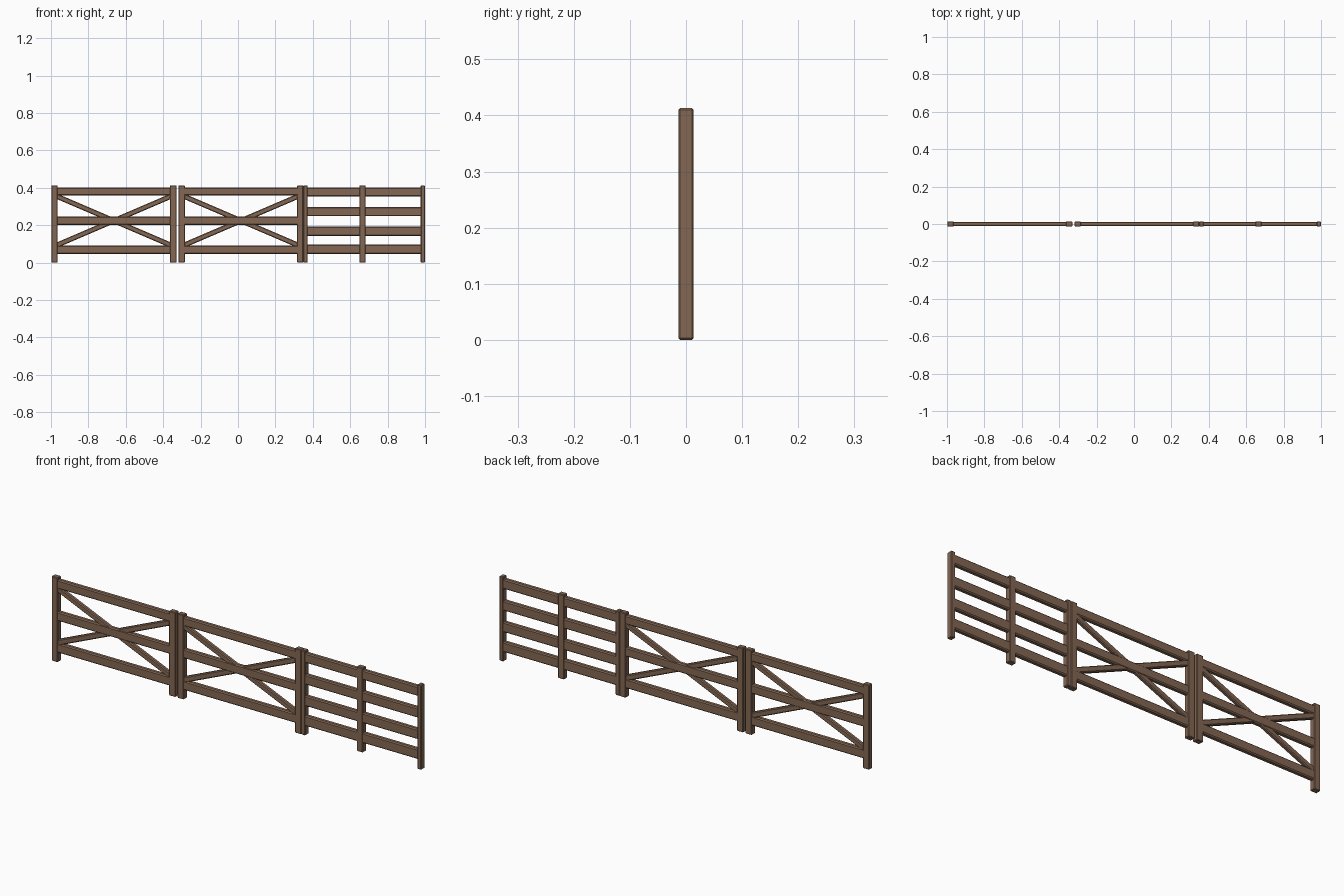
import bpy, math

if "Cube" in bpy.data.objects:
    bpy.data.objects.remove(bpy.data.objects["Cube"])

wood = bpy.data.materials.new("brown wood")
wood.diffuse_color = (0.23, 0.137, 0.088, 1)
wood.use_nodes = True
wood.node_tree.nodes["Principled BSDF"].inputs["Base Color"].default_value = wood.diffuse_color


def bar(name, start, end, width, depth, chamfer):
    """Bevelled plank lying in the xz plane, running from start to end."""
    (x0, z0), (x1, z1) = start, end
    length = math.hypot(x1 - x0, z1 - z0)
    bpy.ops.mesh.primitive_cube_add(
        size=1, location=((x0 + x1) / 2, 0, (z0 + z1) / 2))
    ob = bpy.context.object
    ob.name = name
    ob.scale = (length, depth, width)
    bpy.ops.object.transform_apply(location=False, rotation=False, scale=True)
    ob.rotation_euler.y = -math.atan2(z1 - z0, x1 - x0)
    mod = ob.modifiers.new("chamfer", 'BEVEL')
    mod.width = chamfer
    mod.segments = 1
    ob.data.materials.append(wood)
    return ob


def post(name, x0, x1):
    xm = (x0 + x1) / 2
    bar(name, (xm, 0), (xm, 0.413), x1 - x0, 0.027, 0.003)


def rails(name, x0, x1, spans):
    for lo, hi in spans:
        zm = (lo + hi) / 2
        bar(name, (x0, zm), (x1, zm), hi - lo, 0.024, 0.005)


# two cross-braced gates: (left post, right post)
for left, right in (((-0.998, -0.964), (-0.364, -0.329)),
                    ((-0.318, -0.284), (0.316, 0.349))):
    post("gate_post", *left)
    post("gate_post", *right)
    a, b = left[1] - 0.008, right[0] + 0.008
    rails("gate_rail", a, b, ((0.046, 0.092), (0.201, 0.246), (0.358, 0.402)))
    bar("gate_brace", (a, 0.356), (b, 0.092), 0.027, 0.020, 0.004)
    bar("gate_brace", (a, 0.092), (b, 0.356), 0.027, 0.0195, 0.004)

# four-rail fence section
fence_posts = ((0.350, 0.372), (0.649, 0.683), (0.977, 0.999))
for p in fence_posts:
    post("fence_post", *p)
for p, q in zip(fence_posts, fence_posts[1:]):
    rails("fence_rail", p[1] - 0.008, q[0] + 0.008,
          ((0.046, 0.096), (0.143, 0.193), (0.248, 0.297), (0.354, 0.402)))
